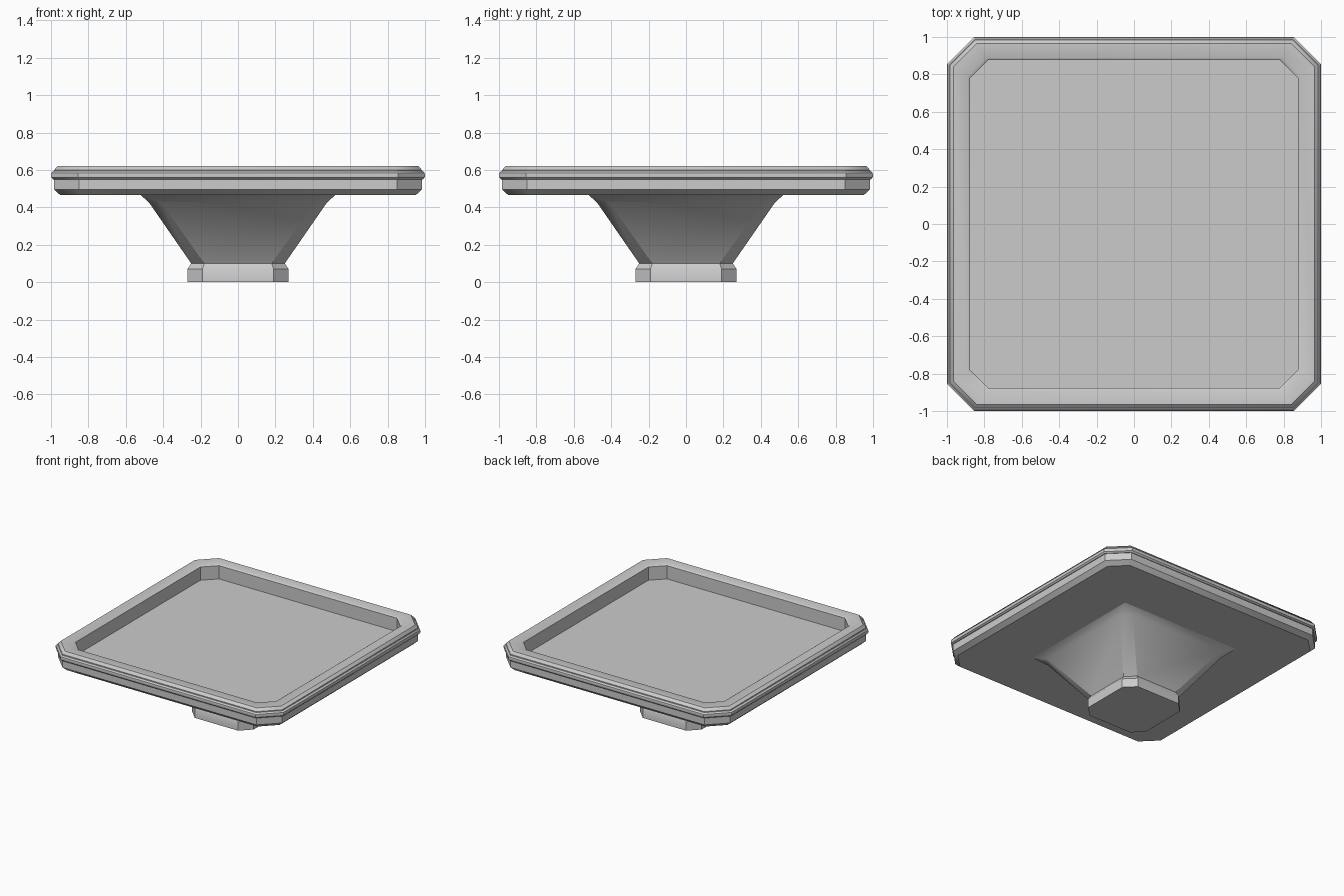
import bpy
import bmesh

cube = bpy.data.objects.get("Cube")
if cube:
    bpy.data.objects.remove(cube, do_unlink=True)

GREY = (0.6, 0.6, 0.6, 1.0)
stone = bpy.data.materials.new("pale grey")
stone.use_nodes = True
stone.diffuse_color = GREY
bsdf = stone.node_tree.nodes["Principled BSDF"]
bsdf.inputs["Base Color"].default_value = GREY


def octagon(bm, half, flat, z):
    """Ring of a square with cut corners: half width, half length of flat side."""
    corners = [(flat, -half), (half, -flat), (half, flat), (flat, half),
               (-flat, half), (-half, flat), (-half, -flat), (-flat, -half)]
    return [bm.verts.new((x, y, z)) for x, y in corners]


def loft(name, profile, closed=False):
    """Skin a stack of cut-corner squares; capped, or closed into a ring."""
    bm = bmesh.new()
    rings = [octagon(bm, *step) for step in profile]
    pairs = list(zip(rings, rings[1:]))
    if closed:
        pairs.append((rings[-1], rings[0]))
    else:
        bm.faces.new(rings[0])
        bm.faces.new(rings[-1])
    for low, high in pairs:
        for i in range(8):
            j = (i + 1) % 8
            bm.faces.new((low[i], low[j], high[j], high[i]))
    bmesh.ops.recalc_face_normals(bm, faces=bm.faces)
    mesh = bpy.data.meshes.new(name)
    bm.to_mesh(mesh)
    bm.free()
    mesh.materials.append(stone)
    obj = bpy.data.objects.new(name, mesh)
    bpy.context.collection.objects.link(obj)
    bpy.ops.object.select_all(action="DESELECT")
    obj.select_set(True)
    bpy.context.view_layer.objects.active = obj
    bpy.ops.object.shade_smooth_by_angle(angle=0.61)
    return obj


# Foot block with a sloped upper edge
loft("foot", [(0.27, 0.19, 0), (0.27, 0.19, 0.07), (0.25, 0.18, 0.1)])

# Flared stem whose cut corners close to points under the tray
loft("stem", [(0.25, 0.18, 0.1), (0.475, 0.41, 0.425), (0.52, 0.515, 0.466)])

# Tray: bevelled underside, outer wall, rim, inner lip and sunken floor
loft("tray", [(0.95, 0.835, 0.465), (0.983, 0.85, 0.495), (0.983, 0.85, 0.6),
              (0.965, 0.84, 0.62), (0.89, 0.79, 0.62), (0.877, 0.78, 0.61),
              (0.877, 0.78, 0.505)])

# Rounded bead around the outer wall
loft("rim_bead", [(0.97, 0.845, 0.55), (0.988, 0.85, 0.55), (0.998, 0.855, 0.56),
                  (1.0, 0.855, 0.572), (0.998, 0.855, 0.584), (0.988, 0.85, 0.594),
                  (0.97, 0.845, 0.594)], closed=True)
